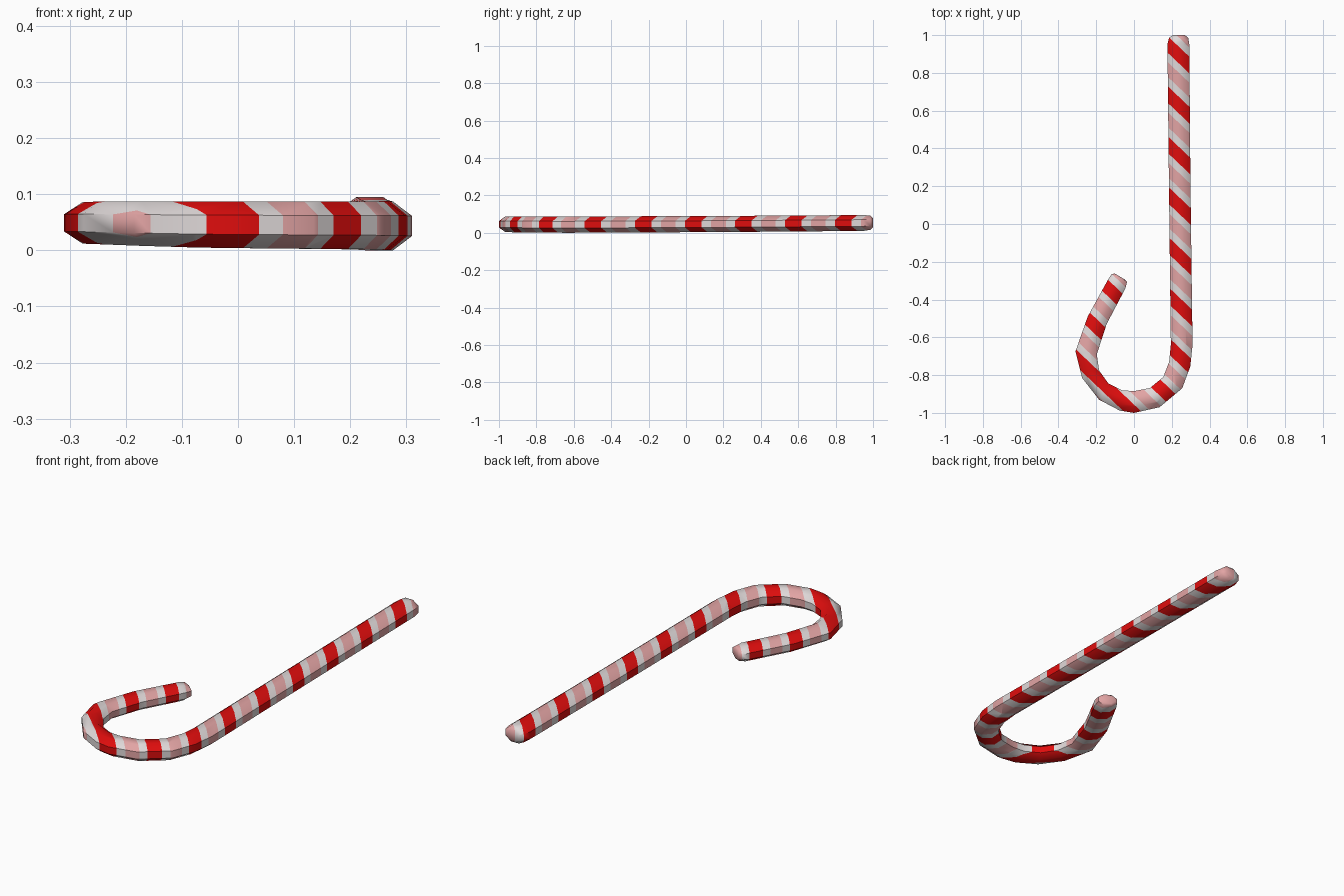
import bpy, bmesh, math
from mathutils import Vector

if "Cube" in bpy.data.objects:
    bpy.data.objects.remove(bpy.data.objects["Cube"])

# Flat colours
def material(name, rgb):
    m = bpy.data.materials.new(name)
    m.diffuse_color = (*rgb, 1)
    m.use_nodes = True
    m.node_tree.nodes["Principled BSDF"].inputs["Base Color"].default_value = m.diffuse_color
    return m

MATS = [material("red", (0.74, 0.004, 0.004)),
        material("white", (0.74, 0.69, 0.69)),
        material("pink", (0.76, 0.37, 0.37))]

# Cross-sections along the cane: inner x, y, outer x, y, bottom z, top z
RINGS = [
    (0.205, 1.00, 0.27, 1.00, 0.030, 0.078),
    (0.185, 0.985, 0.287, 0.985, 0.016, 0.092),
    (0.177, 0.95, 0.293, 0.95, 0.010, 0.095),
    (0.185, 0.20, 0.299, 0.20, 0.004, 0.090),
    (0.195, -0.64, 0.310, -0.64, 0.000, 0.087),
    (0.186, -0.73, 0.298, -0.755, 0.001, 0.087),
    (0.155, -0.81, 0.255, -0.87, 0.002, 0.087),
    (0.085, -0.868, 0.135, -0.97, 0.003, 0.087),
    (0.00, -0.885, 0.00, -1.00, 0.004, 0.087),
    (-0.065, -0.88, -0.075, -0.988, 0.005, 0.087),
    (-0.135, -0.845, -0.185, -0.93, 0.008, 0.087),
    (-0.185, -0.775, -0.275, -0.815, 0.011, 0.087),
    (-0.197, -0.69, -0.310, -0.675, 0.012, 0.086),
    (-0.145, -0.53, -0.245, -0.49, 0.012, 0.086),
    (-0.045, -0.34, -0.135, -0.29, 0.012, 0.085),
    (-0.037, -0.305, -0.118, -0.265, 0.020, 0.078),
    (-0.052, -0.292, -0.102, -0.262, 0.028, 0.070),
]
SIDES = 8

# Cane body: octagonal tube swept through the sections
bm = bmesh.new()
loops = []
for ix, iy, ox, oy, z0, z1 in RINGS:
    inner, outer = Vector((ix, iy, 0)), Vector((ox, oy, 0))
    mid, half = (inner + outer) / 2, (outer - inner) / 2
    k = 1 / math.cos(math.pi / SIDES)      # flats touch the given limits
    loop = []
    for i in range(SIDES):
        a = 2 * math.pi * (i + 0.5) / SIDES
        p = mid + half * math.cos(a) * k
        p.z = (z0 + z1) / 2 + (z1 - z0) / 2 * math.sin(a) * k
        loop.append(bm.verts.new(p))
    loops.append(loop)
for a, b in zip(loops, loops[1:]):
    for i in range(SIDES):
        j = (i + 1) % SIDES
        bm.faces.new((a[i], a[j], b[j], b[i]))
bm.faces.new(loops[0])
bm.faces.new(loops[-1])
bmesh.ops.recalc_face_normals(bm, faces=bm.faces)

# Diagonal stripes: slice along planes of constant y + SLOPE * x
SLOPE, PERIOD, START = 0.95, 0.265, 1.12
RED, PINK = 0.044, 0.039                   # half widths
def stripe_pos(p):
    return p.y + SLOPE * p.x

for n in range(-2, 12):
    centre = START - n * PERIOD
    for u in (centre - RED, centre + RED,
              centre + PERIOD / 2 - PINK, centre + PERIOD / 2 + PINK):
        bmesh.ops.bisect_plane(bm, geom=bm.verts[:] + bm.edges[:] + bm.faces[:],
                               dist=1e-5, plane_co=(0, u, 0),
                               plane_no=Vector((SLOPE, 1, 0)).normalized())
for f in bm.faces:
    d = (stripe_pos(f.calc_center_median()) - START) % PERIOD
    if min(d, PERIOD - d) < RED:
        f.material_index = 0
    elif abs(d - PERIOD / 2) < PINK:
        f.material_index = 2
    else:
        f.material_index = 1

mesh = bpy.data.meshes.new("candy_cane")
bm.to_mesh(mesh)
bm.free()
for m in MATS:
    mesh.materials.append(m)
cane = bpy.data.objects.new("candy_cane", mesh)
bpy.context.collection.objects.link(cane)

# Smooth tube, crisp end caps
bpy.context.view_layer.objects.active = cane
cane.select_set(True)
bpy.ops.object.shade_smooth_by_angle(angle=math.radians(50))
